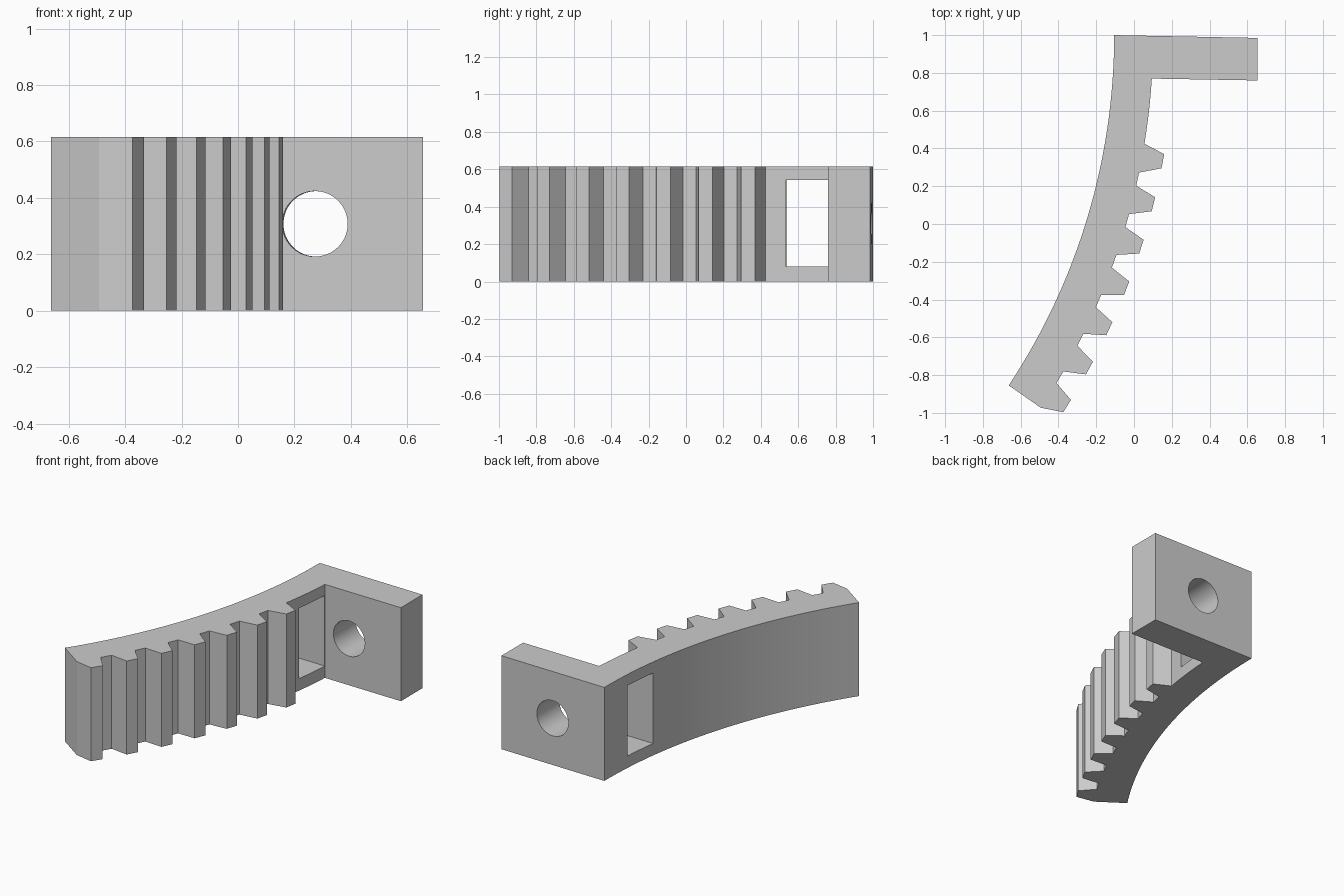
import bpy, bmesh
from math import radians, cos, sin
from mathutils import Vector, Matrix

cube = bpy.data.objects.get("Cube")
if cube:
    bpy.data.objects.remove(cube, do_unlink=True)

HEIGHT = 0.616
CENTRE = Vector((-3.465, 1.0))          # shared centre of the rack's arcs
R_BACK, R_ROOT, R_TIP = 3.36, 3.567, 3.679
PITCH, FIRST, END = 3.635, -9.28, -33.5
TEETH = 7
TILT = radians(-1.1)                    # slight lean of the mounting tab

grey = bpy.data.materials.new("plain grey")
grey.use_nodes = True
colour = (0.6, 0.6, 0.6, 1)
grey.diffuse_color = colour
grey.node_tree.nodes["Principled BSDF"].inputs["Base Color"].default_value = colour


def polar(r, deg):
    a = radians(deg)
    return CENTRE + Vector((r * cos(a), r * sin(a)))


def add_object(name, bm):
    bmesh.ops.recalc_face_normals(bm, faces=bm.faces)
    mesh = bpy.data.meshes.new(name)
    bm.to_mesh(mesh)
    bm.free()
    mesh.materials.append(grey)
    obj = bpy.data.objects.new(name, mesh)
    bpy.context.collection.objects.link(obj)
    return obj


# Outline: tab, inner band, teeth, then back along the outer arc
outline = [Vector((0.655, 0.985)), Vector((0.655, 0.76))]
outline += [polar(R_ROOT, -3.7 - i * 1.4) for i in range(4)]
for i in range(TEETH):
    top = FIRST - i * PITCH
    for r, drop in ((R_ROOT, 0), (R_TIP, 0.58), (R_TIP, 1.77), (R_ROOT, 2.49)):
        outline.append(polar(r, top - drop))
STEPS = 32
outline += [polar(R_BACK, END * (1 - i / STEPS)) for i in range(STEPS + 1)]

# Curved rack with mounting tab
bm = bmesh.new()
base = bm.faces.new([bm.verts.new((p.x, p.y, 0)) for p in outline])
solid = bmesh.ops.extrude_face_region(bm, geom=[base])
bmesh.ops.translate(bm, vec=(0, 0, HEIGHT),
                    verts=[v for v in solid["geom"] if isinstance(v, bmesh.types.BMVert)])
rack = add_object("toothed_rack", bm)

# Bolt hole through the tab
bm = bmesh.new()
bmesh.ops.create_cone(bm, cap_ends=True, segments=64, radius1=0.116, radius2=0.116, depth=0.6,
                      matrix=Matrix.Translation((0.275, 0.88, HEIGHT / 2))
                      @ Matrix.Rotation(TILT, 4, 'Z') @ Matrix.Rotation(radians(90), 4, 'X'))
hole = add_object("bolt_hole_cutter", bm)

# Rectangular slot through the band beside the tab
bm = bmesh.new()
bmesh.ops.create_cube(bm, size=1, matrix=Matrix.Translation((-0.02, 0.653, 0.311))
                      @ Matrix.Rotation(TILT, 4, 'Z') @ Matrix.Diagonal((0.5, 0.234, 0.464, 1)))
slot = add_object("slot_cutter", bm)

for cutter in (hole, slot):
    mod = rack.modifiers.new(cutter.name, 'BOOLEAN')
    mod.operation, mod.solver, mod.object = 'DIFFERENCE', 'EXACT', cutter
    cutter.hide_render = True

# Apply the cuts, then remove the cutters
bpy.context.view_layer.objects.active = rack
rack.select_set(True)
for mod in list(rack.modifiers):
    bpy.ops.object.modifier_apply(modifier=mod.name)
for cutter in (hole, slot):
    bpy.data.objects.remove(cutter, do_unlink=True)
bpy.ops.object.shade_smooth_by_angle(angle=radians(15))
